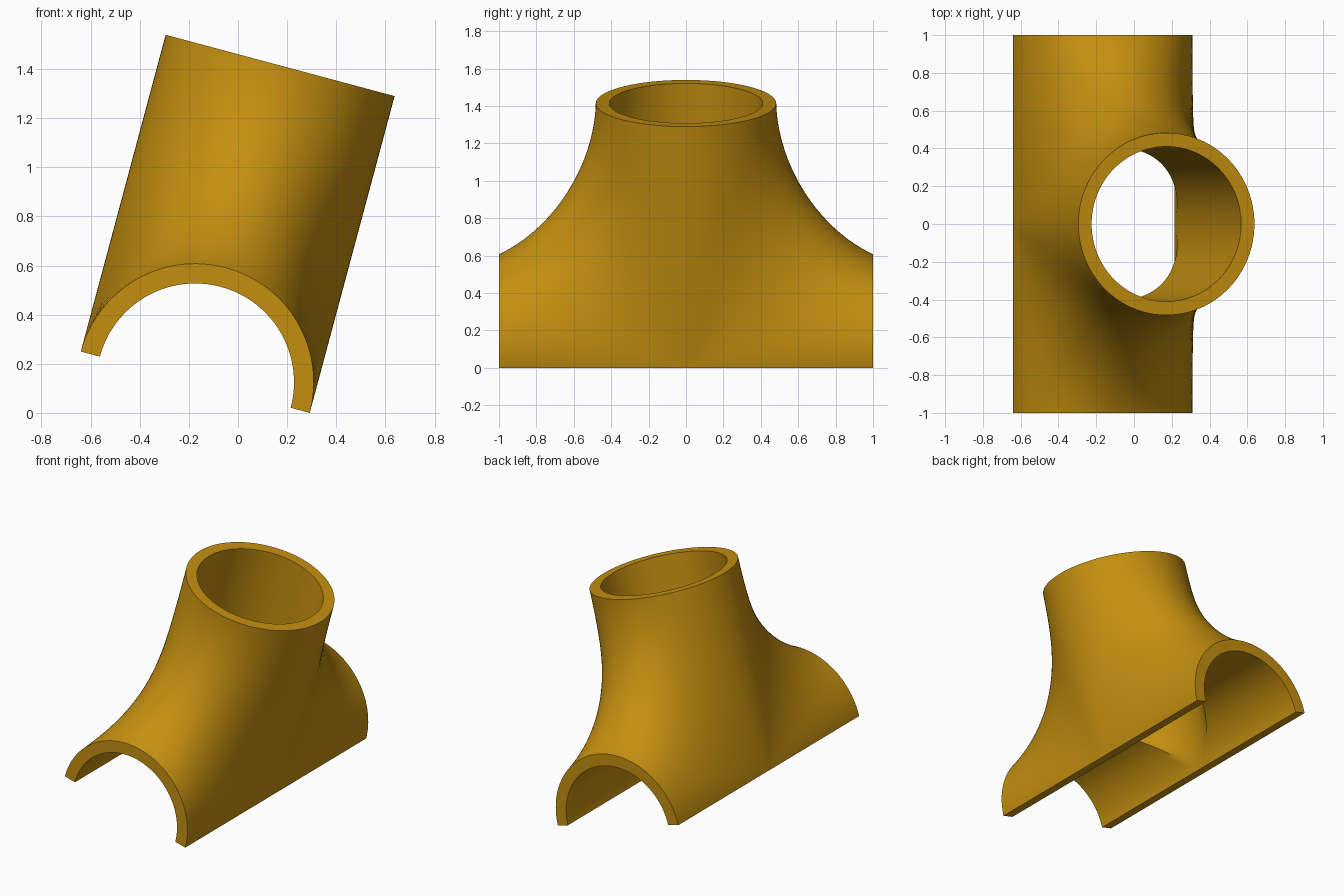
import bpy, bmesh, math

if "Cube" in bpy.data.objects:
    bpy.data.objects.remove(bpy.data.objects["Cube"])

TILT = math.radians(15)
OUTER = 0.4825                   # outer radius of the neck and the half pipe
BORE, PIPE_BORE = 0.41, 0.402    # inner radii of the neck and the half pipe
HEIGHT, HALF_LEN = 1.335, 1.0    # neck height, half length of the pipe
ROWS, COLS = 64, 40              # steps around the half circle, steps neck to pipe
MID = COLS // 2


def outer_point(i, j):
    """Point on the flared curve running down the neck and out along the pipe."""
    a = math.pi * i / ROWS
    s = max(math.sin(a), 0.0)
    edge = i in (0, ROWS)
    w = 1e3 if edge else min(0.8 / s ** 1.5, 1e3)
    rs = OUTER * s
    # start on neck rim, corner where neck and pipe meet, end on pipe arch
    y = (rs, rs + 0.015 * s * s, HALF_LEN)
    z = (HEIGHT, rs + 0.27 * s * s, rs)
    e = (math.log(2 * w) + 3.5) * (2 * j / COLS - 1)
    k = [math.exp(-e), 2 * w, math.exp(e)]
    if j == 0:
        k = [1, 0, 0]
    elif j == COLS:
        k = [0, 0, 1]
    py = sum(p * q for p, q in zip(y, k)) / sum(k)
    pz = sum(p * q for p, q in zip(z, k)) / sum(k)
    if edge:
        py = 0.0 if j <= MID else py
        pz = 0.0 if j >= MID else pz
    return OUTER * math.cos(a), py, pz


def inner_point(i, j):
    """Point on the straight neck bore, then on the straight pipe bore."""
    a = math.pi * i / ROWS
    c, s = math.cos(a), max(math.sin(a), 0.0)
    if j <= MID:
        t = j / MID
        r = BORE + (PIPE_BORE - BORE) * t
        return r * c, r * s, HEIGHT + (PIPE_BORE * s - HEIGHT) * t
    t = (j - MID) / (COLS - MID)
    rs = PIPE_BORE * s
    return PIPE_BORE * c, rs + (HALF_LEN - rs) * t, rs


bm = bmesh.new()
for side in (1, -1):
    shells = []
    for point in (outer_point, inner_point):
        grid = []
        for i in range(ROWS + 1):
            pts = [point(i, j) for j in range(COLS + 1)]
            grid.append([bm.verts.new((x, side * y, z)) for x, y, z in pts])
        shells.append(grid)
        # curved wall
        for i in range(ROWS):
            for j in range(COLS):
                bm.faces.new((grid[i][j], grid[i + 1][j],
                              grid[i + 1][j + 1], grid[i][j + 1]))
    out, inn = shells
    # neck rim and arch end face
    for j in (0, COLS):
        for i in range(ROWS):
            bm.faces.new((out[i][j], out[i + 1][j], inn[i + 1][j], inn[i][j]))
    # flat bottom edges
    for i in (0, ROWS):
        for j in range(MID, COLS):
            bm.faces.new((out[i][j], out[i][j + 1], inn[i][j + 1], inn[i][j]))

bmesh.ops.remove_doubles(bm, verts=bm.verts, dist=0.0002)
bmesh.ops.recalc_face_normals(bm, faces=bm.faces)

mesh = bpy.data.meshes.new("saddle_pipe_tee")
bm.to_mesh(mesh)
bm.free()
gold = bpy.data.materials.new("golden_brown")
gold.diffuse_color = (0.55, 0.275, 0.005, 1)
gold.use_nodes = True
gold.node_tree.nodes["Principled BSDF"].inputs["Base Color"].default_value = gold.diffuse_color
mesh.materials.append(gold)

tee = bpy.data.objects.new("saddle_pipe_tee", mesh)
bpy.context.collection.objects.link(tee)
tee.rotation_euler = (0, TILT, 0)
tee.location = (-0.174, 0, OUTER * math.sin(TILT))

bpy.context.view_layer.objects.active = tee
tee.select_set(True)
bpy.ops.object.shade_smooth_by_angle(angle=math.radians(35))
